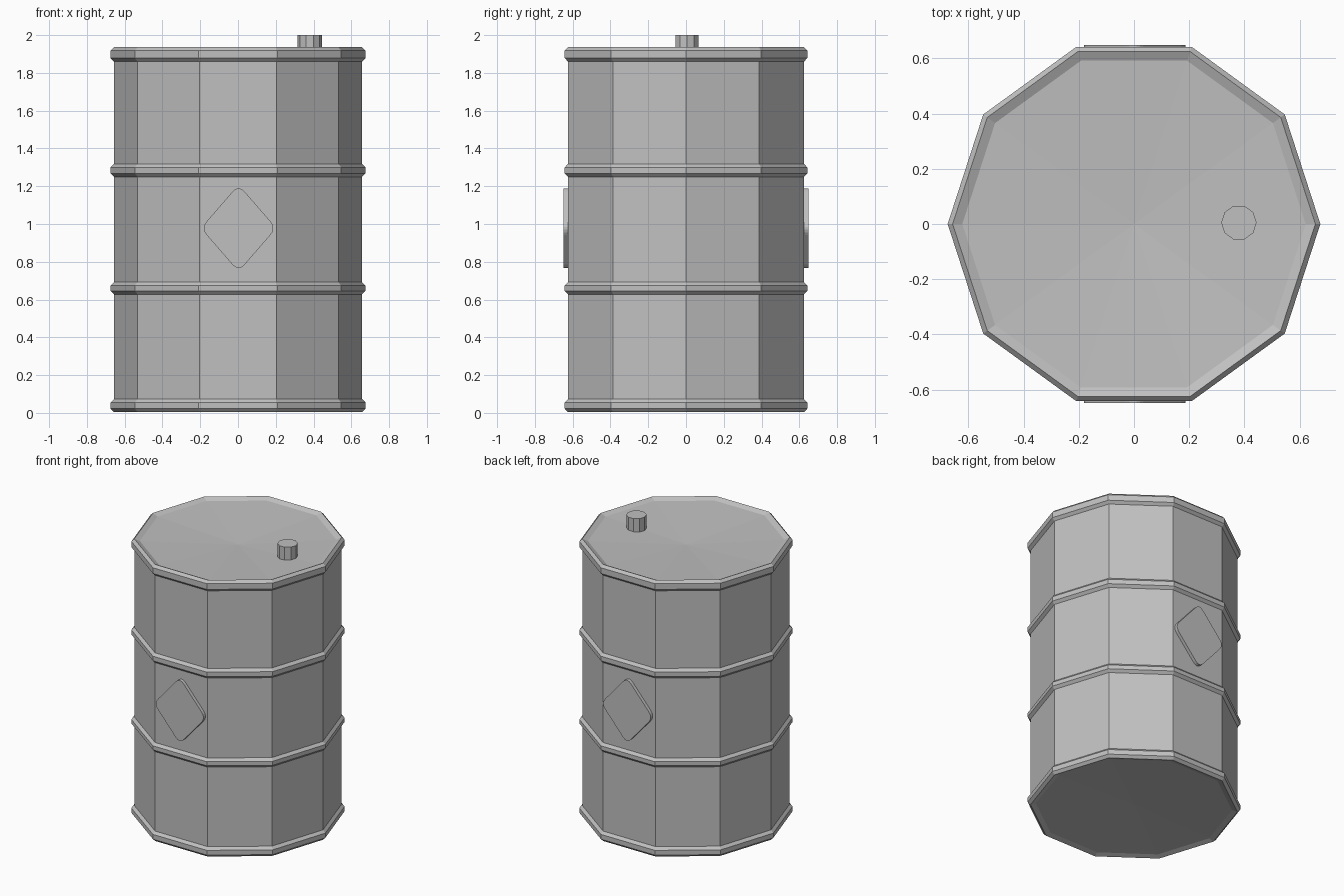
import bpy, bmesh, math
from mathutils import Vector

cube = bpy.data.objects.get("Cube")
if cube:
    bpy.data.objects.remove(cube, do_unlink=True)

SIDES = 10
BODY_R, RING_R = 0.657, 0.675
CHAMFER = 0.018

grey = bpy.data.materials.new("drum grey")
colour = (0.53, 0.53, 0.53, 1)
grey.use_nodes = True
grey.diffuse_color = colour
grey.node_tree.nodes["Principled BSDF"].inputs["Base Color"].default_value = colour


def make_object(name, bm):
    bmesh.ops.recalc_face_normals(bm, faces=bm.faces)
    mesh = bpy.data.meshes.new(name)
    bm.to_mesh(mesh)
    bm.free()
    mesh.materials.append(grey)
    obj = bpy.data.objects.new(name, mesh)
    bpy.context.collection.objects.link(obj)
    return obj


def lathe(name, profile, sides=SIDES, centre=(0, 0)):
    """Turn (radius, height) points round z; both ends close at the axis."""
    bm = bmesh.new()
    rings = []
    for r, z in profile:
        if r == 0:
            rings.append([bm.verts.new((*centre, z))] * sides)
            continue
        angles = [math.tau * i / sides for i in range(sides)]
        rings.append([bm.verts.new((centre[0] + r * math.cos(a),
                                    centre[1] + r * math.sin(a), z)) for a in angles])
    for low, high in zip(rings, rings[1:]):
        for i in range(sides):
            j = (i + 1) % sides
            corners = dict.fromkeys((low[i], low[j], high[j], high[i]))
            bm.faces.new(list(corners))
    return make_object(name, bm)


def hoop(bottom, top):
    """Profile of one chamfered hoop standing out of the wall."""
    return [(BODY_R, bottom), (RING_R, bottom + CHAMFER),
            (RING_R, top - CHAMFER), (BODY_R, top)]


# Drum wall, four hoops and the shallow dished ends
lathe("drum_body",
      [(0, 0.035), (0.622, 0.015)]
      + hoop(0.004, 0.073) + hoop(0.628, 0.692)
      + hoop(1.25, 1.318) + hoop(1.86, 1.936)
      + [(0.622, 1.92), (0, 1.89)])

# Filler cap
lathe("filler_cap", [(0, 1.88), (0.064, 1.88), (0.064, 2.0), (0, 2.0)],
      centre=(0.38, 0.005))


# Raised diamond plates with rounded corners
def diamond_plate(name, side):
    corners = [Vector(c) for c in ((0.2, 0), (0, 0.23), (-0.2, 0), (0, -0.23))]
    outline = []
    for i, corner in enumerate(corners):
        start = corner.lerp(corners[i - 1], 0.16)
        end = corner.lerp(corners[(i + 1) % 4], 0.16)
        for step in range(6):
            t = step / 5
            outline.append(start.lerp(corner, t).lerp(corner.lerp(end, t), t))
    bm = bmesh.new()
    face = bm.faces.new([bm.verts.new((p.x + 0.003, side * 0.615, p.y + 0.978))
                         for p in outline])
    grown = bmesh.ops.extrude_face_region(bm, geom=[face])["geom"]
    moved = [v for v in grown if isinstance(v, bmesh.types.BMVert)]
    bmesh.ops.translate(bm, verts=moved, vec=(0, side * 0.033, 0))
    make_object(name, bm)


diamond_plate("front_diamond_plate", -1)
diamond_plate("back_diamond_plate", 1)
